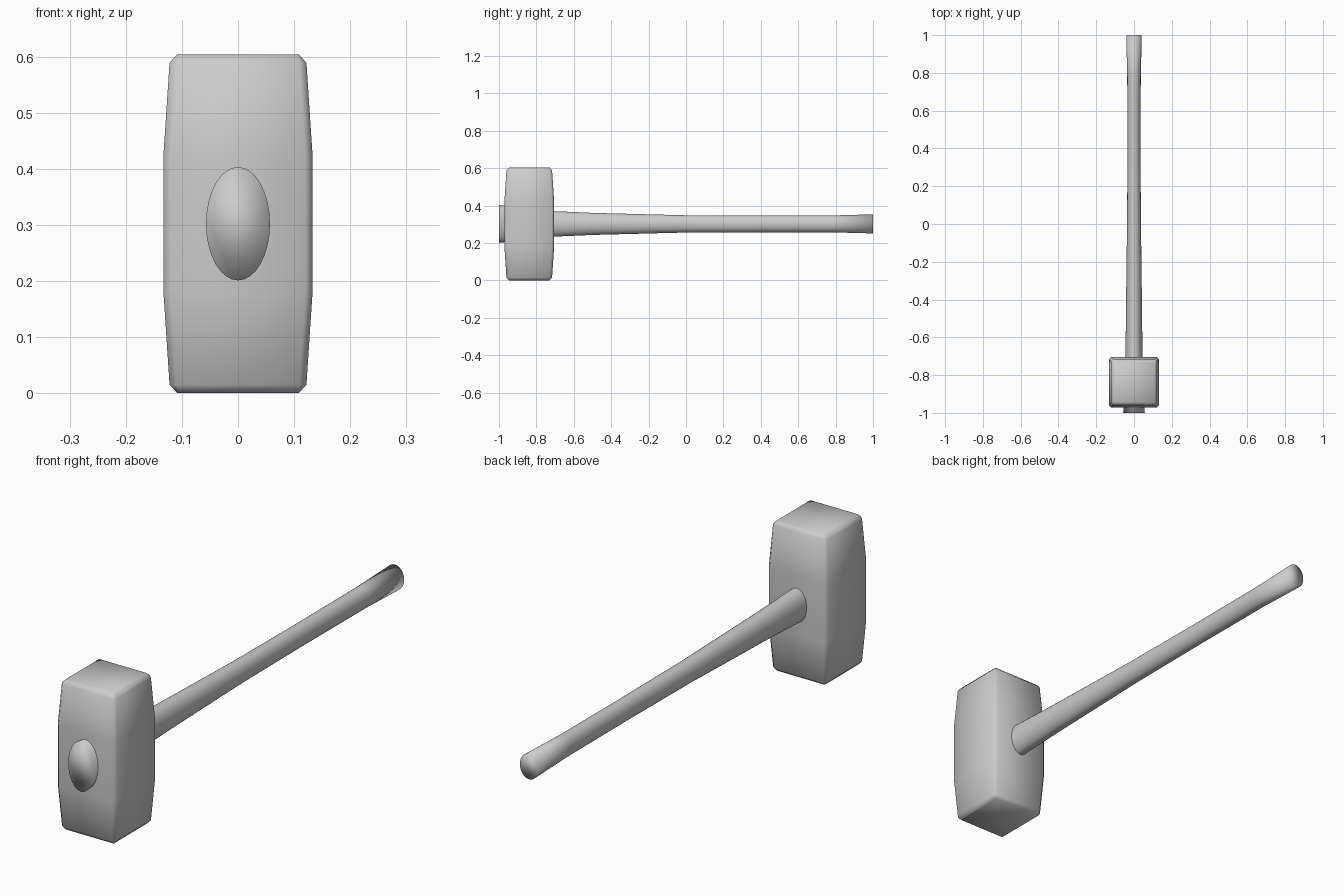
import bpy
import bmesh
from math import cos, sin, tau

cube = bpy.data.objects.get("Cube")
if cube:
    bpy.data.objects.remove(cube, do_unlink=True)

grey = bpy.data.materials.new("plain_grey")
grey.use_nodes = True
grey.diffuse_color = (0.6, 0.6, 0.6, 1)
grey.node_tree.nodes["Principled BSDF"].inputs["Base Color"].default_value = (0.6, 0.6, 0.6, 1)

MID_Z = 0.302


def loft(name, rings):
    """Join matching rings of points into a closed, smooth-shaded skin."""
    bm = bmesh.new()
    loops = [[bm.verts.new(p) for p in ring] for ring in rings]
    n = len(loops[0])
    for a, b in zip(loops, loops[1:]):
        for i in range(n):
            j = (i + 1) % n
            bm.faces.new((a[i], a[j], b[j], b[i]))
    bm.faces.new(loops[0])
    bm.faces.new(loops[-1])
    bmesh.ops.recalc_face_normals(bm, faces=bm.faces)
    for face in bm.faces:
        face.smooth = True
    mesh = bpy.data.meshes.new(name)
    bm.to_mesh(mesh)
    bm.free()
    mesh.materials.append(grey)
    obj = bpy.data.objects.new(name, mesh)
    bpy.context.collection.objects.link(obj)
    return obj


def chamfered_square(half, cut, z):
    """Square cross-section of the head with its corners cut."""
    k = half - cut
    corners = [(half, -k), (half, k), (k, half), (-k, half),
               (-half, k), (-half, -k), (-k, -half), (k, -half)]
    return [(x, y - 0.838, z) for x, y in corners]


def ellipse(y, half_x, half_z, sides=32):
    return [(half_x * cos(tau * i / sides), y, MID_Z + half_z * sin(tau * i / sides))
            for i in range(sides)]


# Head: straight middle, tapering to chamfered striking faces
half_profile = [(0.12, 0.133), (0.287, 0.122), (0.302, 0.108)]
profile = [(-h, w) for h, w in reversed(half_profile)] + half_profile
loft("hammer_head", [chamfered_square(w, 0.013 if w > 0.11 else 0.003, MID_Z + h)
                     for h, w in profile])

# Handle: oval shaft, flared at both ends
stations = [(-1.0, 0.057, 0.101), (-0.705, 0.045, 0.068), (-0.5, 0.043, 0.059),
            (0.0, 0.037, 0.046), (0.4, 0.034, 0.045), (0.78, 0.036, 0.045),
            (1.0, 0.041, 0.051)]
loft("handle", [ellipse(*s) for s in stations])
